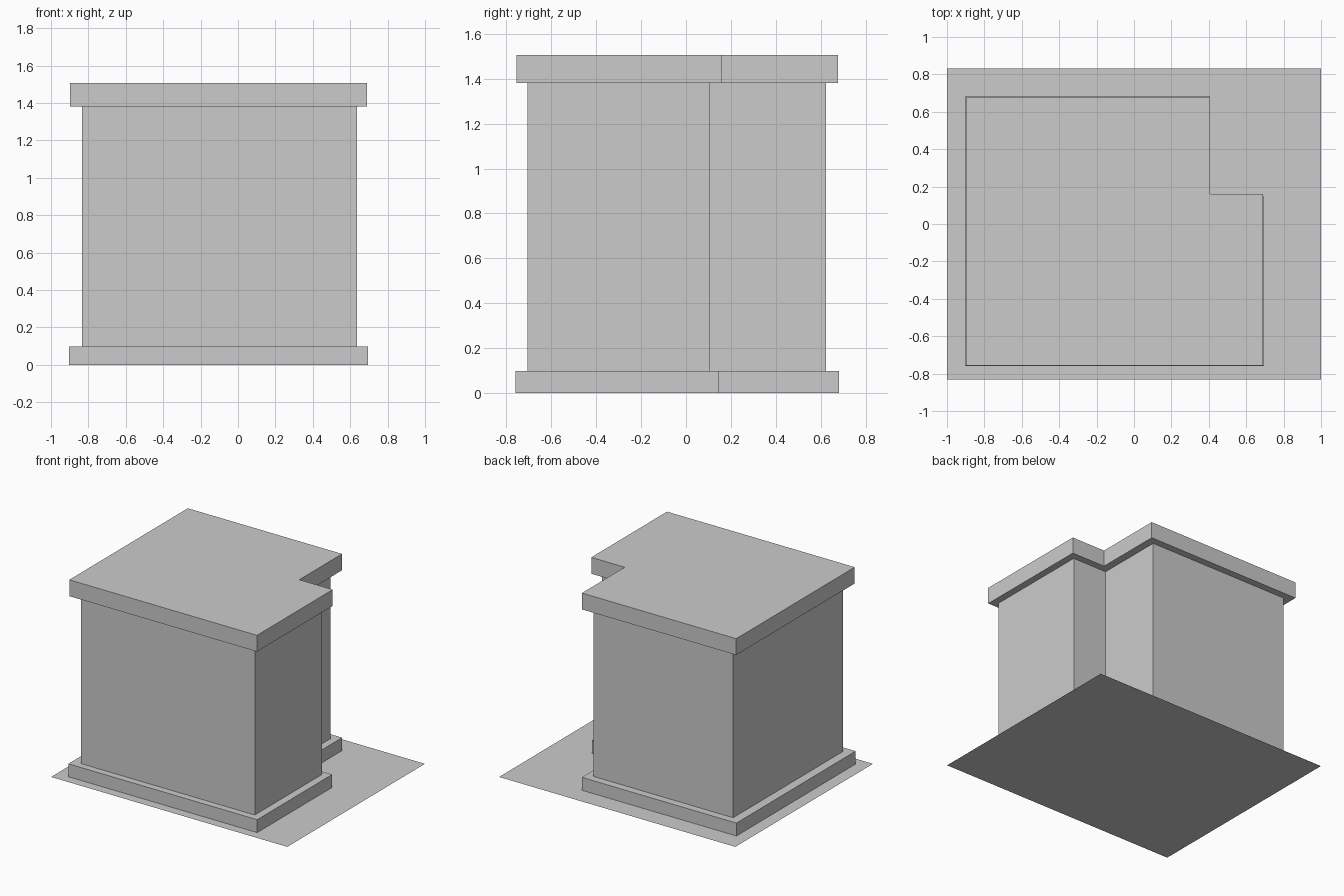
import bpy
import bmesh

if "Cube" in bpy.data.objects:
    bpy.data.objects.remove(bpy.data.objects["Cube"])


def extruded(name, outline, z0, z1=None):
    """Flat outline at z0, extruded up to z1 when given."""
    bm = bmesh.new()
    face = bm.faces.new([bm.verts.new((x, y, z0)) for x, y in outline])
    if z1 is not None:
        res = bmesh.ops.extrude_face_region(bm, geom=[face], use_keep_orig=True)
        top = [v for v in res["geom"] if isinstance(v, bmesh.types.BMVert)]
        bmesh.ops.translate(bm, verts=top, vec=(0, 0, z1 - z0))
        bmesh.ops.recalc_face_normals(bm, faces=bm.faces)
    mesh = bpy.data.meshes.new(name)
    bm.to_mesh(mesh)
    bm.free()
    obj = bpy.data.objects.new(name, mesh)
    bpy.context.collection.objects.link(obj)
    return obj


def notched(x0, x1, y0, y1, nx, ny):
    """Rectangle with its back right corner cut away at (nx, ny)."""
    return [(x0, y0), (x1, y0), (x1, ny), (nx, ny), (nx, y1), (x0, y1)]


# Ground sheet
extruded("lot_sheet", [(-1, -0.832), (1, -0.832), (1, 0.832), (-1, 0.832)], 0)

# Plinth, walls and overhanging flat roof
extruded("plinth", notched(-0.904, 0.695, -0.76, 0.681, 0.405, 0.147), 0, 0.099)
extruded("walls", notched(-0.835, 0.637, -0.707, 0.623, 0.348, 0.107), 0.099, 1.382)
extruded("flat_roof", notched(-0.899, 0.69, -0.756, 0.677, 0.407, 0.16), 1.382, 1.507)
